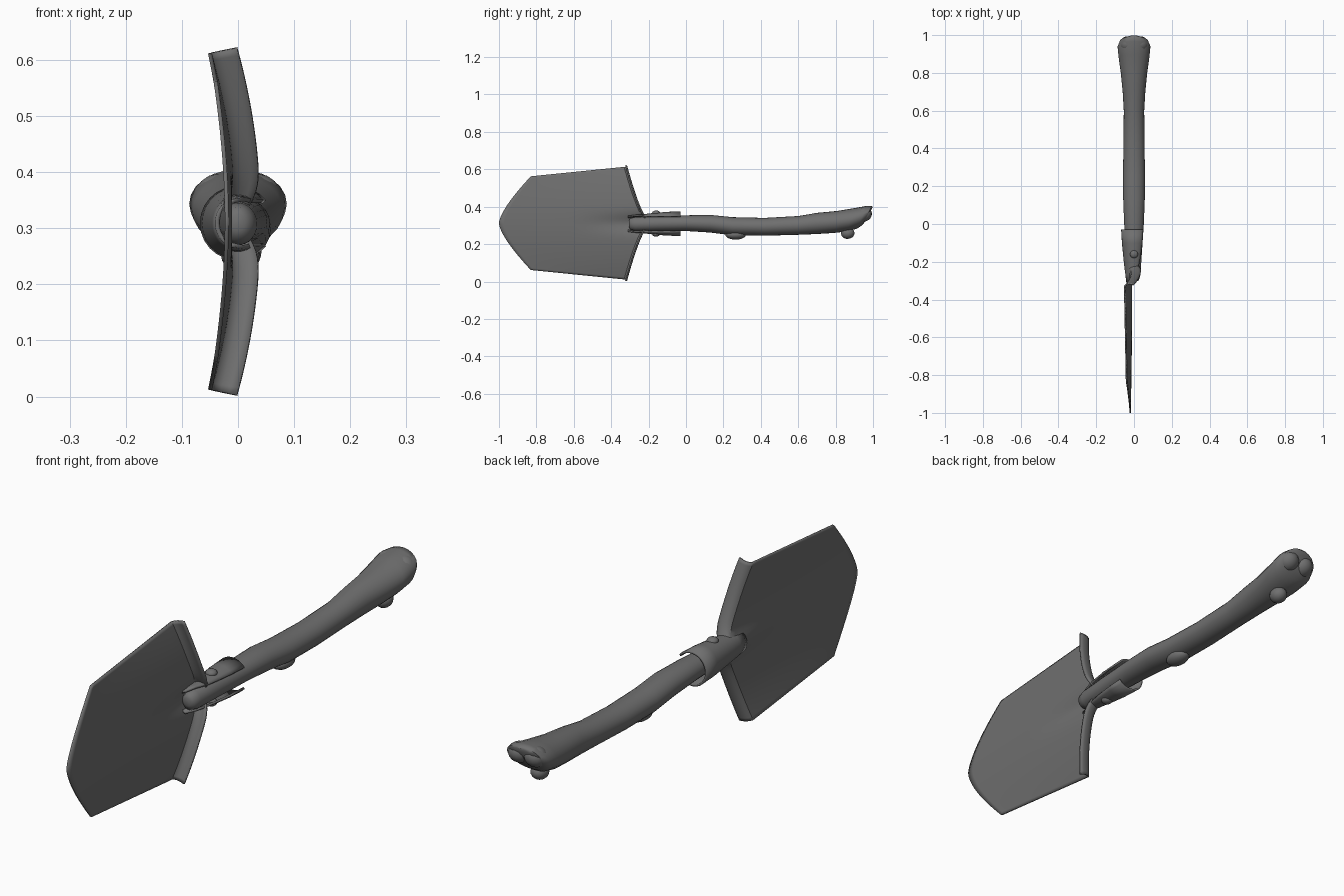
import bpy, math
from mathutils import Vector

cube = bpy.data.objects.get("Cube")
if cube:
    bpy.data.objects.remove(cube)

grey = bpy.data.materials.new("dark grey")
grey.use_nodes = True
colour = (0.16, 0.16, 0.16, 1)
grey.diffuse_color = colour
bsdf = grey.node_tree.nodes["Principled BSDF"]
bsdf.inputs["Base Color"].default_value = colour
bsdf.inputs["Roughness"].default_value = 0.7

MID = 0.312  # height of the long axis


def finish(obj, angle=40):
    obj.data.materials.append(grey)
    bpy.ops.object.select_all(action="DESELECT")
    obj.select_set(True)
    bpy.context.view_layer.objects.active = obj
    bpy.ops.object.shade_smooth_by_angle(angle=math.radians(angle))
    return obj


def skin(name, rows, closed=False, caps=False, thickness=0, angle=40):
    """Make a surface through rows of equally many points."""
    n = len(rows[0])
    verts = [p for row in rows for p in row]
    faces = []
    for r in range(len(rows) - 1):
        for c in range(n if closed else n - 1):
            d = (c + 1) % n
            faces.append((r * n + c, r * n + d, (r + 1) * n + d, (r + 1) * n + c))
    if caps:
        faces.append(tuple(reversed(range(n))))
        faces.append(tuple(range(len(verts) - n, len(verts))))
    mesh = bpy.data.meshes.new(name)
    mesh.from_pydata(verts, [], faces)
    obj = bpy.data.objects.new(name, mesh)
    bpy.context.collection.objects.link(obj)
    bpy.context.view_layer.objects.active = obj
    obj.select_set(True)
    bpy.ops.object.mode_set(mode="EDIT")
    bpy.ops.mesh.select_all(action="SELECT")
    bpy.ops.mesh.normals_make_consistent(inside=False)
    bpy.ops.object.mode_set(mode="OBJECT")
    if thickness:
        mod = obj.modifiers.new("thickness", "SOLIDIFY")
        mod.thickness = thickness
        mod.offset = 0
    return finish(obj, angle)


def blob(name, location, scale, tilt=0):
    bpy.ops.mesh.primitive_uv_sphere_add(segments=16, ring_count=10, radius=1,
                                         location=location, rotation=(tilt, 0, 0))
    obj = bpy.context.object
    obj.name = name
    obj.scale = scale
    return finish(obj)


# Handle: rings of (y, low z, high z, half width, lean of the ring)
profile = [
    (-0.306, 0.295, 0.325, 0.012, 0), (-0.298, 0.278, 0.338, 0.026, 0),
    (-0.27, 0.27, 0.345, 0.034, 0), (-0.15, 0.27, 0.35, 0.042, 0),
    (0.0, 0.27, 0.354, 0.052, 0), (0.13, 0.262, 0.356, 0.057, 0),
    (0.25, 0.247, 0.344, 0.058, 0), (0.42, 0.245, 0.34, 0.056, 0),
    (0.6, 0.25, 0.35, 0.054, 0), (0.7, 0.254, 0.367, 0.06, 0),
    (0.8, 0.26, 0.377, 0.07, 0.1), (0.88, 0.268, 0.392, 0.081, 0.3),
    (0.94, 0.282, 0.405, 0.087, 0.45), (0.967, 0.3, 0.404, 0.076, 0.5),
    (0.98, 0.325, 0.397, 0.048, 0.5),
]
rows = []
for y, low, high, half, lean in profile:
    centre, tall = (low + high) / 2, (high - low) / 2
    ring = [math.tau * k / 24 for k in range(24)]
    rows.append([(half * math.cos(a), y + lean * tall * math.sin(a),
                  centre + tall * math.sin(a)) for a in ring])
skin("handle", rows, closed=True, caps=True, angle=60)

# Knots and end lobes of the handle
blob("middle_knot", (0.005, 0.265, 0.25), (0.035, 0.055, 0.026))
blob("end_knot", (0.01, 0.865, 0.258), (0.032, 0.036, 0.03), 0.1)
for side, label in ((1, "left"), (-1, "right")):
    blob(label + "_end_lobe", (side * 0.034, 0.951, 0.358), (0.042, 0.044, 0.038), 0.4)

# Socket: an open sleeve, slit along +x, of (y, half width, half height, slit angle)
sleeve = [(-0.03, 0.062, 0.062, 38), (-0.1, 0.058, 0.06, 40), (-0.17, 0.051, 0.054, 46),
          (-0.22, 0.046, 0.048, 55), (-0.265, 0.04, 0.045, 72), (-0.31, 0.035, 0.04, 95)]
rows = []
for y, half, tall, slit in sleeve:
    row = []
    for k in range(21):
        a = math.radians(slit + (360 - 2 * slit) * k / 20)
        row.append((half * math.cos(a) - 0.002, y, MID - 0.003 + tall * math.sin(a)))
    rows.append(row)
skin("socket", rows, thickness=0.008)

# Rivet through the socket
for end, label in ((1, "top"), (-1, "bottom")):
    blob(label + "_rivet", (0.0, -0.16, MID - 0.002 + end * 0.056), (0.021, 0.021, 0.014))

# Blade: dished sheet, with a groove that runs out of the socket
COLS, ROWS = 48, 28


def blade_point(u, t):
    tip = -1 + 0.17 * abs(u) ** 1.5
    top = -0.2 - 0.13 * abs(u) ** 0.62
    y = tip + (top - tip) * t
    z = u * (0.25 + 0.1 * (y + 0.83))
    x = -0.02 + 0.012 * t - (0.02 + 0.022 * t) * u * u
    fade = max(0, (y + 0.62) / 0.4)
    x -= 0.028 * min(1, fade) ** 1.5 * math.exp(-(z / 0.045) ** 2)
    return Vector((x, y, MID + z))


columns = [2 * c / COLS - 1 for c in range(COLS + 1)]
rows = [[blade_point(u, r / ROWS) for u in columns] for r in range(ROWS + 1)]
# Rolled foot rest along the top of the blade
for dx, dy in ((0.006, 0.007), (0.018, 0.012), (0.034, 0.012), (0.048, 0.008)):
    rows.append([blade_point(u, 1) + Vector((dx, dy, 0.2 * dx * u)) for u in columns])
skin("blade", rows, thickness=0.007)
